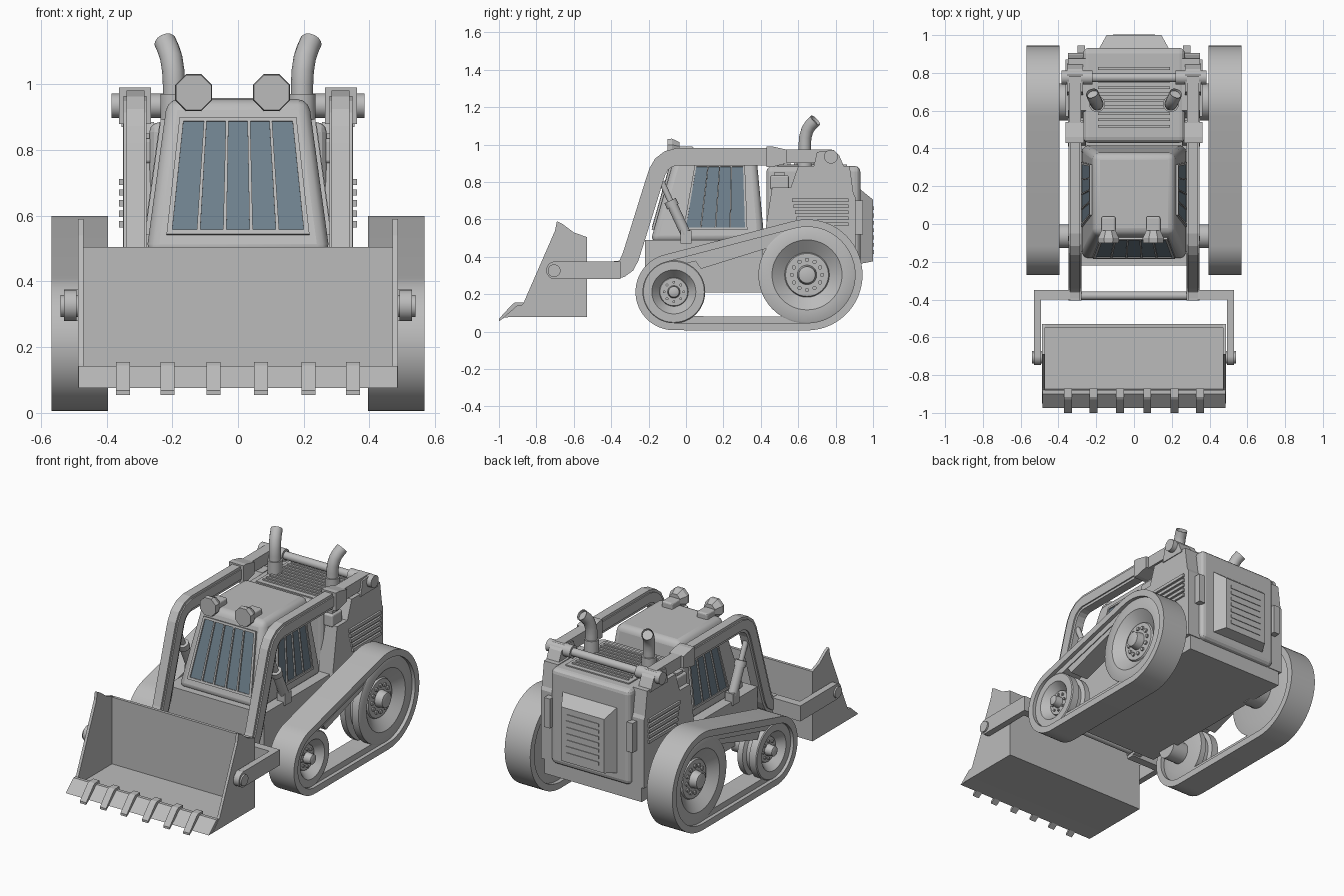
import bpy, bmesh, math
from mathutils import Vector

if "Cube" in bpy.data.objects:
    bpy.data.objects.remove(bpy.data.objects["Cube"])


def material(name, rgb):
    m = bpy.data.materials.new(name)
    m.diffuse_color = (*rgb, 1)
    m.use_nodes = True
    m.node_tree.nodes["Principled BSDF"].inputs["Base Color"].default_value = m.diffuse_color
    return m


GREY = material("body_grey", (0.5, 0.5, 0.5))
GLASS = material("window_blue", (0.16, 0.22, 0.27))


def finish(bm, name, mirror=False, bevel=0, smooth=False, mat=GREY):
    bmesh.ops.recalc_face_normals(bm, faces=bm.faces)
    me = bpy.data.meshes.new(name)
    bm.to_mesh(me)
    bm.free()
    ob = bpy.data.objects.new(name, me)
    bpy.context.collection.objects.link(ob)
    me.materials.append(mat)
    if smooth:
        bpy.context.view_layer.objects.active = ob
        ob.select_set(True)
        bpy.ops.object.shade_smooth_by_angle(angle=math.radians(35))
        ob.select_set(False)
    if bevel:
        b = ob.modifiers.new("bevel", 'BEVEL')
        b.width, b.segments, b.limit_method = bevel, 3, 'ANGLE'
        b.angle_limit = math.radians(50)
    if mirror:
        ob.modifiers.new("mirror", 'MIRROR')
    return ob


def loft(name, a, b, **kw):
    """Closed solid between two loops with equal point counts."""
    bm = bmesh.new()
    va, vb = [bm.verts.new(p) for p in a], [bm.verts.new(p) for p in b]
    n = len(va)
    bm.faces.new(va)
    bm.faces.new(vb[::-1])
    for i in range(n):
        bm.faces.new((va[i], va[(i + 1) % n], vb[(i + 1) % n], vb[i]))
    return finish(bm, name, **kw)


def prism(name, pts, x0, x1, **kw):
    return loft(name, [(x0, y, z) for y, z in pts], [(x1, y, z) for y, z in pts], **kw)


def box(name, x0, x1, y0, y1, z0, z1, **kw):
    return prism(name, [(y0, z0), (y1, z0), (y1, z1), (y0, z1)], x0, x1, **kw)


def rod(name, p, q, r, r2=None, seg=24, **kw):
    p, q = Vector(p), Vector(q)
    rot = (q - p).to_track_quat('Z', 'Y')

    def circle(c, rad):
        return [c + rot @ Vector((rad * math.cos(t), rad * math.sin(t), 0))
                for t in (2 * math.pi * (i + 0.5) / seg for i in range(seg))]
    return loft(name, circle(p, r), circle(q, r2 or r), smooth=seg > 12, **kw)


def plate(name, quad, out, thick, **kw):
    n = (quad[1] - quad[0]).cross(quad[3] - quad[0]).normalized()
    n *= thick if n.dot(Vector(out)) > 0 else -thick
    return loft(name, [p - n * 0.3 for p in quad], [p + n for p in quad], **kw)


def wheel(name, y, z, prof, seg=48):
    bm = bmesh.new()
    vs = [bm.verts.new((x, y, z + r)) for r, x in prof]
    es = [bm.edges.new(e) for e in zip(vs, vs[1:])]
    bmesh.ops.spin(bm, geom=vs + es, cent=(0, y, z), axis=(1, 0, 0),
                   angle=2 * math.pi, steps=seg)
    bmesh.ops.remove_doubles(bm, verts=bm.verts, dist=0.0005)
    finish(bm, name, mirror=True, smooth=True)


# Track belts: hull of two circles, with a narrower guide band inside
WH = [(-0.065, 0.212, 0.205), (0.647, 0.303, 0.297)]


def hull(off):
    pts = []
    for (y, z, r), a0, a1 in ((WH[1], -89.6, 104.7), (WH[0], 104.7, 270.4)):
        for i in range(33):
            t = math.radians(a0 + (a1 - a0) * i / 32)
            pts.append((y + (r - off) * math.cos(t), z + (r - off) * math.sin(t)))
    return pts


def belt(name, o0, o1, x0, x1):
    bm = bmesh.new()
    loops = [[bm.verts.new((x, *p)) for p in hull(o)]
             for o, x in ((o0, x0), (o0, x1), (o1, x1), (o1, x0))]
    n = len(loops[0])
    for k in range(4):
        a, b = loops[k], loops[(k + 1) % 4]
        for i in range(n):
            j = (i + 1) % n
            bm.faces.new((a[i], a[j], b[j], b[i]))
    finish(bm, name, mirror=True, smooth=True)


belt("track_belt", 0, 0.04, 0.395, 0.568)
belt("track_guide", 0.038, 0.075, 0.42, 0.545)
prism("track_upper_guard", [(0.08, 0.335), (0.48, 0.46), (0.48, 0.54), (0.02, 0.42)],
      0.42, 0.54, mirror=True)

# Wheels, bolts and axles
for tag, (y, z, r0), bolts, rim in (("front", WH[0], 8, 0.7), ("rear", WH[1], 12, 0.72)):
    R = r0 - 0.037
    wheel(tag + "_wheel", y, z, [
        (0, 0.405), (R * 0.7, 0.405), (R, 0.42), (R, 0.455), (R * 0.86, 0.465), (R * 0.86, 0.49),
        (R, 0.50), (R, 0.545), (R * 0.97, 0.55), (R * rim, 0.55), (R * 0.46, 0.50),
        (R * 0.44, 0.51), (R * 0.2, 0.51), (R * 0.17, 0.555), (R * 0.1, 0.56), (0, 0.56)])
    for i in range(bolts):
        t = 2 * math.pi * i / bolts
        by, bz = y + R * 0.31 * math.cos(t), z + R * 0.31 * math.sin(t)
        rod(tag + "_wheel_bolt", (0.505, by, bz), (0.52, by, bz), R * 0.045, seg=8, mirror=True)
    rod(tag + "_axle", (0.3, y, z), (0.41, y, z), R * 0.38, mirror=True)

# Lower hull, engine hood and its top grille
box("lower_hull", -0.33, 0.33, -0.22, 0.9, 0.21, 0.49)
box("engine_hood", -0.27, 0.27, 0.43, 0.932, 0.3, 0.885, bevel=0.03)
box("hood_grille_frame", -0.215, 0.215, 0.48, 0.86, 0.88, 0.892)
for i in range(10):
    box("hood_slat", -0.19, 0.19, 0.51 + i * 0.034, 0.525 + i * 0.034, 0.89, 0.9)

# Rear engine cover with louvres
loft("rear_cover", [(x, 0.92, z) for x, z in ((-.19, .36), (.19, .36), (.19, .77), (-.19, .77))],
     [(x, 1.0, z) for x, z in ((-.145, .375), (.145, .375), (.145, .705), (-.145, .705))])
for i in range(7):
    z = 0.415 + i * 0.039
    box("rear_louvre", -0.11, 0.11, 0.985, 1.0 + 0.004, z, z + 0.02)

# Side towers, side vents, hinges
prism("side_tower", [(0.41, 0.45), (0.46, 0.77), (0.56, 0.77), (0.6, 0.885), (0.875, 0.885),
                     (0.895, 0.74), (0.905, 0.72), (0.905, 0.3), (0.41, 0.3)], 0.255, 0.35, mirror=True)
for i in range(5):
    z = 0.565 + i * 0.032
    box("side_vent", 0.345, 0.362, 0.6 - i * 0.008, 0.87, z, z + 0.019, mirror=True)
box("tower_box", 0.255, 0.325, 0.45, 0.55, 0.76, 0.835, bevel=0.01, mirror=True)
box("tower_box_cap", 0.27, 0.31, 0.47, 0.53, 0.83, 0.85, mirror=True)
box("rear_hinge", 0.26, 0.30, 0.9, 0.945, 0.52, 0.7, mirror=True)

# Cab
def ring(x, y0, y1, z):
    return [(-x, y0, z), (x, y0, z), (x, y1, z), (-x, y1, z)]


loft("cab", ring(0.28, -0.19, 0.42, 0.48), ring(0.215, -0.055, 0.375, 0.955), bevel=0.035, smooth=True)


def front_pt(x, z):
    return Vector((x, -0.19 + 0.135 * (z - 0.48) / 0.475, z))


def side_pt(y, z):
    return Vector((0.28 - 0.065 * (z - 0.48) / 0.475, y, z))


def window(name, c, out, bars, mirror):
    """Glass quad with upright bars and a surrounding frame."""
    def P(u, v):
        return c[0].lerp(c[1], u).lerp(c[3].lerp(c[2], u), v)

    def strip(part, u0, u1, v0, v1, thick, mat=GREY):
        plate(name + part, [P(u0, v0), P(u1, v0), P(u1, v1), P(u0, v1)], out, thick,
              mat=mat, mirror=mirror)
    strip("_glass", 0, 1, 0, 1, 0.005, GLASS)
    for i in range(bars):
        u = (i + 1) / (bars + 1)
        strip("_bar", u - 0.013, u + 0.013, 0, 1, 0.014)
    for u0, u1, v0, v1 in ((-.04, 0, -.04, 1.04), (1, 1.04, -.04, 1.04), (0, 1, -.04, 0), (0, 1, 1, 1.04)):
        strip("_frame", u0, u1, v0, v1, 0.012)


window("windscreen", [front_pt(-.2, .555), front_pt(.2, .555), front_pt(.166, .885), front_pt(-.166, .885)],
       (0, -1, 0), 4, False)
window("side_window", [side_pt(0.0, .555), side_pt(.315, .555), side_pt(.305, .88), side_pt(.055, .88)],
       (1, 0, 0), 3, True)

# Roof lamps
for x in (-0.135, 0.102):
    box("lamp_mount", x - 0.037, x + 0.037, -0.045, 0.04, 0.94, 0.99, bevel=0.01)
    rod("lamp", (x, -0.035, 0.975), (x, -0.075, 0.975), 0.04, 0.061, seg=8)
    rod("lamp_rim", (x, -0.075, 0.975), (x, -0.1, 0.975), 0.061, 0.058, seg=8)

# Exhaust pipes, bent back and outward with an open mouth
for s in (-1, 1):
    cu = bpy.data.curves.new("exhaust_pipe", 'CURVE')
    cu.dimensions, cu.bevel_depth, cu.bevel_resolution = '3D', 0.034, 5
    path = [(.195, .635, .86), (.195, .635, 1.0), (.197, .638, 1.04), (.203, .65, 1.08), (.211, .667, 1.105), (.222, .692, 1.13)]
    sp = cu.splines.new('POLY')
    sp.points.add(len(path) - 1)
    for pt, (x, y, z) in zip(sp.points, path):
        pt.co = (s * x, y, z, 1)
    sp.use_smooth = True
    cu.materials.append(GREY)
    bpy.context.collection.objects.link(bpy.data.objects.new("exhaust_pipe", cu))
rod("exhaust_sleeve", (0.195, 0.635, 0.87), (0.195, 0.635, 0.97), 0.042, mirror=True)
rod("exhaust_core", (0.208, 0.66, 1.095), (0.217, 0.682, 1.12), 0.03, mirror=True)

# Lift arms: bent bar offset from a centreline
ARM = [Vector(p) for p in ((.47, .935), (-.05, .935), (-.095, .922), (-.13, .895), (-.153, .855), (-.168, .81),
                           (-.28, .45), (-.298, .395), (-.318, .355), (-.345, .335), (-.4, .328))]


def arm(name, w, x0, x1):
    left, right = [], []
    for i, p in enumerate(ARM):
        d = (ARM[min(i + 1, len(ARM) - 1)] - ARM[max(i - 1, 0)]).normalized()
        n = Vector((-d.y, d.x)) * w / 2
        left.append(tuple(p + n))
        right.append(tuple(p - n))
    prism(name, left + right[::-1], x0, x1, mirror=True)


arm("lift_arm", 0.092, 0.285, 0.34)
arm("lift_arm_rib", 0.06, 0.278, 0.348)
prism("arm_socket", [(0.43, 0.88), (0.43, 0.99), (0.46, 0.99), (0.54, 0.972), (0.54, 0.9), (0.46, 0.88)],
      0.265, 0.362, mirror=True)
prism("arm_rear_bar", [(0.53, 0.9), (0.53, 0.973), (0.78, 0.973), (0.805, 0.955), (0.81, 0.9)],
      0.28, 0.345, mirror=True)
prism("pivot_lug", [(0.68, 0.87), (0.7, 0.96), (0.79, 0.97), (0.82, 0.94), (0.85, 0.87)], 0.27, 0.355, mirror=True)
rod("pivot_bar", (-0.3, 0.775, 0.935), (0.3, 0.775, 0.935), 0.024)
rod("pivot_pin", (0.22, 0.775, 0.935), (0.385, 0.775, 0.935), 0.037, mirror=True)

# Front linkage to the bucket
box("linkage_cross", 0.285, 0.53, -0.4, -0.35, 0.28, 0.375, mirror=True)
box("linkage_arm", 0.492, 0.53, -0.7, -0.35, 0.28, 0.375, mirror=True)
rod("linkage_end", (0.492, -0.7, 0.3275), (0.53, -0.7, 0.3275), 0.0475, mirror=True)
rod("bucket_pin", (0.47, -0.705, 0.325), (0.54, -0.705, 0.325), 0.034, mirror=True)
rod("linkage_bar", (-0.3, -0.38, 0.328), (0.3, -0.38, 0.328), 0.022)

# Lift cylinders
top, mid, low = (0.315, -0.13, 0.8), (0.315, -0.075, 0.68), (0.315, 0.0, 0.52)
rod("lift_piston", top, mid, 0.016, mirror=True)
rod("lift_cylinder", mid, low, 0.028, mirror=True)
rod("lift_collar", (0.315, -0.085, 0.7), (0.315, -0.07, 0.668), 0.034, mirror=True)
box("cylinder_foot", 0.285, 0.34, -0.03, 0.03, 0.47, 0.54, mirror=True)

# Bucket shell, side plates, cutting lip and teeth
box("bucket_back", -0.475, 0.475, -0.548, -0.53, 0.078, 0.505)
box("bucket_floor", -0.475, 0.475, -0.93, -0.53, 0.078, 0.096)
prism("bucket_side", [(-0.53, 0.078), (-0.53, 0.505), (-0.6, 0.53), (-0.66, 0.575), (-0.69, 0.59),
                      (-0.7, 0.54), (-0.87, 0.15), (-0.92, 0.1), (-0.95, 0.078)], 0.47, 0.487, mirror=True)
prism("bucket_lip", [(-0.975, 0.076), (-0.9, 0.142), (-0.88, 0.142), (-0.87, 0.078)], -0.485, 0.485)
for x in (-0.35, -0.215, -0.075, 0.07, 0.215, 0.35):
    prism("bucket_tooth", [(-1.0, 0.055), (-1.0, 0.068), (-0.93, 0.145), (-0.915, 0.155), (-0.87, 0.155),
                           (-0.87, 0.135), (-0.91, 0.135), (-0.97, 0.076)], x - 0.021, x + 0.021)
